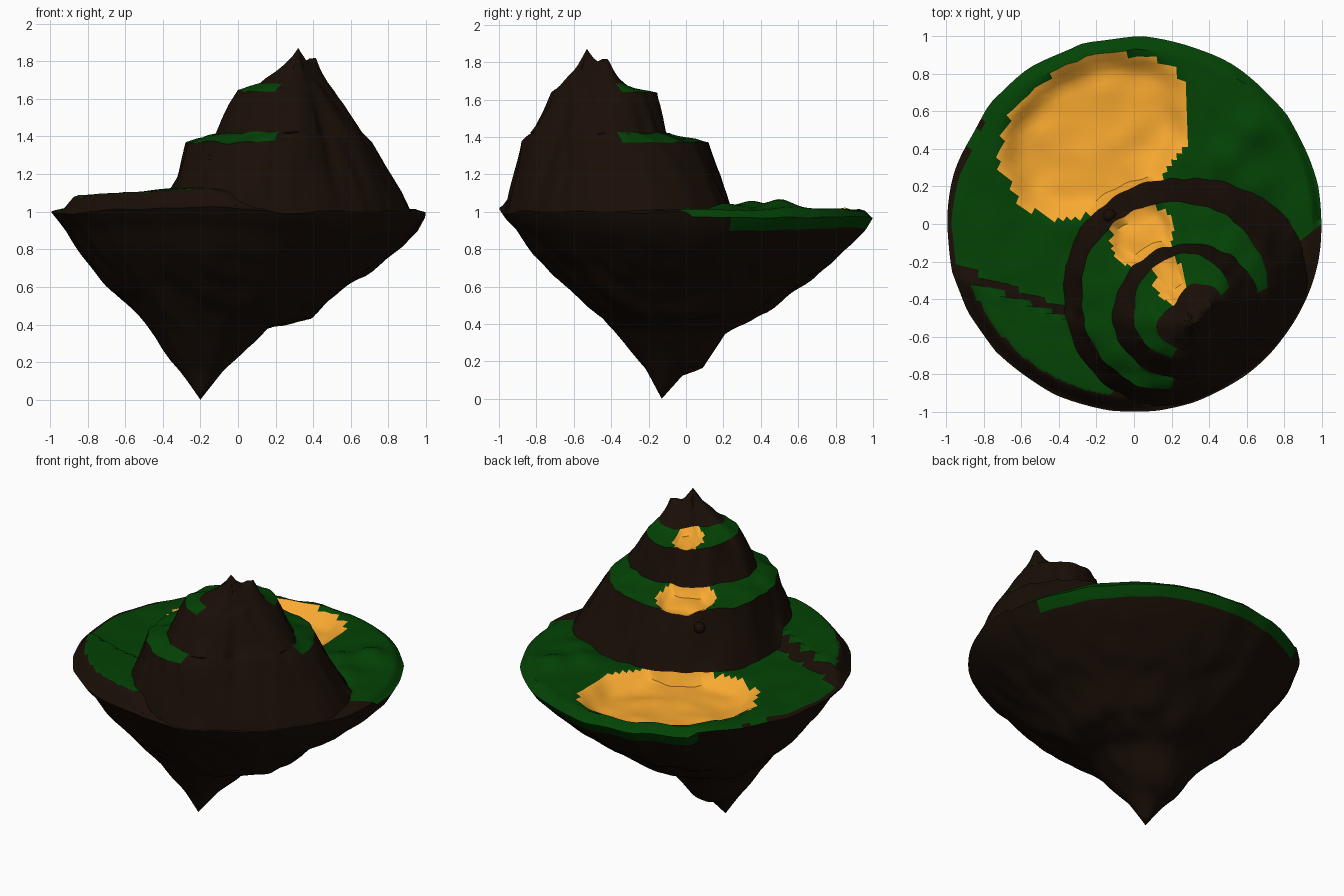
import bpy, bmesh, math
from mathutils import Vector, noise

if "Cube" in bpy.data.objects:
    bpy.data.objects.remove(bpy.data.objects["Cube"])

N = 180                                  # spokes around the summit
PEAK = Vector((0.32, -0.53))             # summit in plan
TIP = Vector((-0.20, -0.13, 0.0))        # lowest point of the underside
BROWN, GREEN, GOLD = 0, 1, 2

# Mountain radii every 45 degrees from +x:
# peak foot, upper terrace edge, upper cliff foot, lower terrace edge, lower cliff foot
RADII = [
    (0.12, 0.15, 0.31, 0.34, 0.55),
    (0.21, 0.27, 0.40, 0.50, 0.73),
    (0.21, 0.37, 0.42, 0.64, 0.77),
    (0.14, 0.36, 0.44, 0.68, 0.79),
    (0.20, 0.32, 0.43, 0.58, 0.67),
    (0.17, 0.24, 0.35, 0.45, 0.54),
    (0.13, 0.16, 0.28, 0.31, 0.41),
    (0.09, 0.12, 0.20, 0.23, 0.37),
]
LEVELS = (1.87, 1.68, 1.64, 1.42, 1.37)
STEPS = (6, 4, 3, 6, 4, 22)              # rings per band
# underside heights from tip to rim, toward right, back, left, front
UNDER_T = (0, .1, .2, .3, .5, .65, .8, .9, .97, 1)
UNDER = [(0, .15, .27, .37, .45, .58, .72, .82, .90, .97),
         (0, .12, .16, .33, .47, .61, .74, .84, .92, .97),
         (0, .11, .22, .33, .51, .64, .79, .90, .95, .97),
         (0, .16, .26, .37, .54, .65, .77, .89, .94, .97)]
# gold patches: centre x, y, half-length, half-width, turn, depth
PATCHES = {1: (.19, -.30, .12, .085, 1.7, .03),
           3: (.04, -.06, .18, .15, .6, .045),
           5: (-.205, .465, .545, .395, .52, .08)}


def smooth(a, b, v):
    t = min(1, max(0, (v - a) / (b - a)))
    return t * t * (3 - 2 * t)


def bump(x, y, z, freq):
    return noise.noise(Vector((x * freq + 3.1, y * freq + 7.7, z * freq + 1.3)))


def radii_at(ang):
    u = (ang / (math.pi / 4)) % 8
    i, t = int(u), u % 1
    rows = [RADII[(i + k) % 8] for k in (-1, 0, 1, 2)]
    return [b + .5 * t * (c - a + t * (2*a - 5*b + 4*c - d + t * (3*(b - c) + d - a)))
            for a, b, c, d in zip(*rows)]


def rim_distance(d):
    b = PEAK.dot(d)
    r = -b + math.sqrt(b * b - PEAK.length_squared + 1)
    p = PEAK + d * r
    return r * (1 - 0.015 * abs(bump(p.x, p.y, 0, 3)))


def ridge_side(x, y):                    # signed distance past the low ridge line
    return -(x + .95) * .358 - (y + .22) * .934


def ground(x, y):
    z = 1.012 + .012 * bump(x, y, 0, 5)
    for hx, hy, h in ((.62, .5, .05), (.5, .36, .045), (.64, .2, .03)):   # small mounds
        z += h * math.exp(-((x - hx)**2 + (y - hy)**2) / .009)
    rho, left = math.hypot(x, y), 1 - smooth(-.2, .25, x)
    raised = left * smooth(0, .06, ridge_side(x, y))
    z += raised * (.08 + .05 * (x + .85) - .08 * smooth(.91, 1, rho))
    return z - (.045 if y > 0 and x > -.6 else .015) * smooth(.94, 1, rho)


def patch_value(band, x, y):
    if band not in PATCHES:
        return 9
    cx, cy, a, b, turn, _ = PATCHES[band]
    dx, dy = x - cx, y - cy
    u = dx * math.cos(turn) + dy * math.sin(turn)
    v = dy * math.cos(turn) - dx * math.sin(turn)
    return (u / a)**2 + (v / b)**2 + .12 * bump(x, y, 3, 6)


def top_point(ang, band, t):
    d = Vector((math.cos(ang), math.sin(ang)))
    rim = rim_distance(d)
    rr = [0] + [min(r, rim - .012 * (6 - i)) for i, r in enumerate(radii_at(ang), 1)] + [rim]
    r = rr[band] + (rr[band + 1] - rr[band]) * t
    if .05 < r < rim - .03:              # rough edges
        r += .016 * bump(d.x * r, d.y * r, band, 12)
    p = PEAK + d * r
    if band == 5:
        z = ground(p.x, p.y)
    else:
        low = LEVELS[band + 1] if band < 4 else ground(p.x, p.y)
        k = t**.85 if band == 0 else t
        z = LEVELS[band] + (low - LEVELS[band]) * k
        if r > .03:
            z += .015 * bump(p.x, p.y, z, 8)
    # second summit
    z += .085 * math.exp(-((p.x - .405)**2 + (p.y + .43)**2) / .0016)
    v = patch_value(band, p.x, p.y)
    if v < 1.1:
        z -= PATCHES[band][5] * (1 - smooth(.5, 1.1, v)) - .012 * bump(p.x, p.y, 2, 8)
    return Vector((p.x, p.y, z)), rr[band + 1] - rr[band]


def top_colour(band, width, p):
    if band in (0, 2, 4):
        return BROWN
    if patch_value(band, p.x, p.y) < 1:
        return GOLD
    if band in (1, 3):
        return GREEN if width > .06 else BROWN
    rho, s = math.hypot(p.x, p.y), ridge_side(p.x, p.y)
    if width < .14 or (p.x < 0 and 0 < s < .045):
        return BROWN
    if p.x < .2 and s > 0 and rho > .92:
        return BROWN
    if p.x < -.5 and p.y < .55 and rho > .965:
        return BROWN
    return GREEN


def under_height(t, ang):
    u = (ang / (math.pi / 2)) % 4
    i, w = int(u), smooth(0, 1, u % 1)
    k = max(j for j in range(len(UNDER_T) - 1) if UNDER_T[j] <= t)
    f = (t - UNDER_T[k]) / (UNDER_T[k + 1] - UNDER_T[k])
    za, zb = [row[k] + (row[k + 1] - row[k]) * f for row in (UNDER[i], UNDER[(i + 1) % 4])]
    return za + (zb - za) * w


# Island: terraced top and tapering underside in one skin
bm = bmesh.new()
angles = [2 * math.pi * i / N for i in range(N)]


def bridge(upper, lower, colour):
    for i in range(N):
        j = (i + 1) % N
        if len(upper) == 1:
            vs = (upper[0], lower[i], lower[j])
        elif len(lower) == 1:
            vs = (upper[i], lower[0], upper[j])
        else:
            vs = (upper[i], lower[i], lower[j], upper[j])
        f = bm.faces.new(vs)
        f.material_index = colour(i, f.calc_center_median())


ring = [bm.verts.new((PEAK.x, PEAK.y, LEVELS[0]))]
for band, steps in enumerate(STEPS):
    for s in range(1, steps + 1):
        pts = [top_point(a, band, s / steps) for a in angles]
        new = [bm.verts.new(p) for p, _ in pts]
        bridge(ring, new, lambda i, c: top_colour(band, pts[i][1], c))
        ring = new

rim = [v.co.copy() for v in ring]
for s in range(29, 0, -1):
    t = s / 30
    new = []
    for e in rim:
        p = TIP.lerp(e, t)
        fade = min(1, 4 * t * (1 - t))
        z = under_height(t, math.atan2(e.y - TIP.y, e.x - TIP.x)) + (e.z - .97) * t**6
        z += fade * (.02 * bump(p.x, p.y, 0, 4) + .03 * bump(p.x, p.y, 5, 8) + .005)
        # sags at the back left
        z -= .6 * t**4 * (1 - t) * max(0, (e.y - e.x) / math.sqrt(2))**3
        new.append(bm.verts.new((p.x, p.y, z)))
    # grass hangs over the edge at the back
    bridge(ring, new, lambda i, c: GREEN if s > 28 and c.y > .25 and c.x > -.6 else BROWN)
    ring = new
bridge(ring, [bm.verts.new(TIP)], lambda i, c: BROWN)
bmesh.ops.recalc_face_normals(bm, faces=bm.faces)

me = bpy.data.meshes.new("floating_island")
bm.to_mesh(me)
bm.free()
island = bpy.data.objects.new("floating_island", me)
bpy.context.collection.objects.link(island)
for name, col in (("rock", (.010, .0045, .002, 1)), ("grass", (.001, .055, .0015, 1)),
                  ("sand", (.95, .40, .03, 1))):
    m = bpy.data.materials.new(name)
    m.diffuse_color = col
    m.use_nodes = True
    m.node_tree.nodes["Principled BSDF"].inputs["Base Color"].default_value = m.diffuse_color
    me.materials.append(m)
bpy.context.view_layer.objects.active = island
island.select_set(True)
bpy.ops.object.shade_smooth_by_angle(angle=math.radians(35))

# Small cave mouths on the lower cliff
for i, (x, y, z) in enumerate(((-.13, -.75, 1.28), (-.13, .045, 1.28))):
    bpy.ops.mesh.primitive_ico_sphere_add(subdivisions=2, radius=.035, location=(x, y, z))
    ob = bpy.context.object
    ob.name = f"cave_mouth_{i + 1}"
    ob.data.materials.append(bpy.data.materials["rock"])
